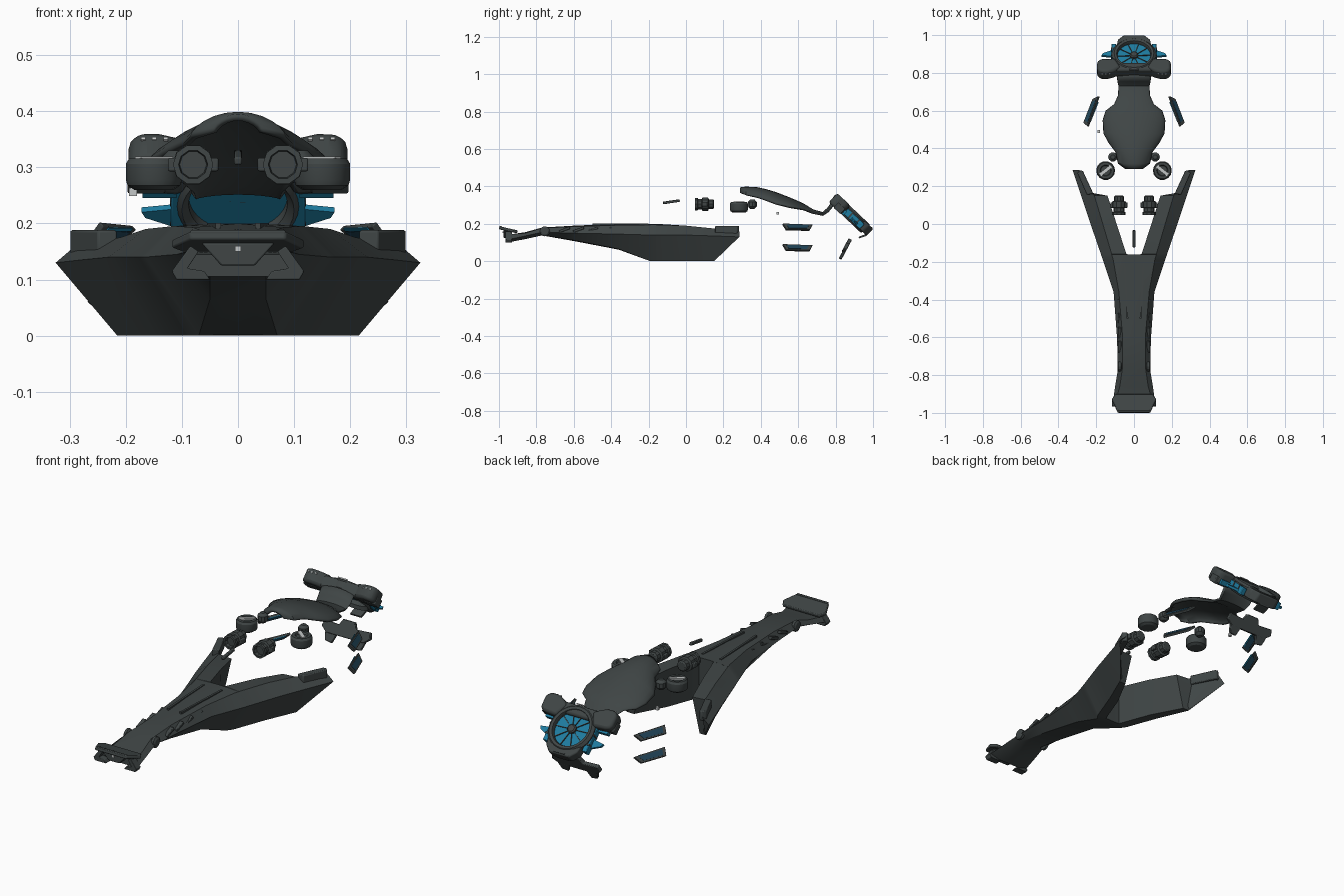
import bpy, bmesh, math
from mathutils import Matrix, Vector

if "Cube" in bpy.data.objects:
    bpy.data.objects.remove(bpy.data.objects["Cube"])


def mat(name, c):
    m = bpy.data.materials.new(name)
    m.diffuse_color = (*c, 1)
    m.use_nodes = True
    m.node_tree.nodes["Principled BSDF"].inputs["Base Color"].default_value = m.diffuse_color
    return m


DARK = mat("dark_grey", (0.05, 0.06, 0.06))
BLUE = mat("blue", (0.013, 0.20, 0.35))
NAVY = mat("deep_blue", (0.015, 0.06, 0.10))
LIGHT = mat("light_grey", (0.55, 0.57, 0.57))
I4 = Matrix.Identity(4)


def finish(name, bm, m, M=I4, bevel=0.0, smooth=True):
    bmesh.ops.transform(bm, matrix=M, verts=bm.verts)
    bmesh.ops.recalc_face_normals(bm, faces=bm.faces)
    me = bpy.data.meshes.new(name)
    bm.to_mesh(me)
    bm.free()
    me.materials.append(m)
    o = bpy.data.objects.new(name, me)
    bpy.context.collection.objects.link(o)
    if bevel:
        b = o.modifiers.new("bevel", 'BEVEL')
        b.width, b.segments = bevel, 2
    if smooth:
        bpy.context.view_layer.objects.active = o
        o.select_set(True)
        bpy.ops.object.shade_smooth_by_angle(angle=math.radians(28))
        o.select_set(False)
    return o


def box(name, lo, hi, m, M=I4, bevel=0.0):
    lo, hi = Vector(lo), Vector(hi)
    bm = bmesh.new()
    bmesh.ops.create_cube(bm, size=1)
    bmesh.ops.transform(bm, verts=bm.verts,
                        matrix=Matrix.Translation((lo + hi) / 2) @ Matrix.Diagonal((*(hi - lo), 1)))
    return finish(name, bm, m, M, bevel)


def prism(name, pts, z0, z1, m, M=I4, bevel=0.0):
    bm = bmesh.new()
    f = bm.faces.new([bm.verts.new((x, y, z0)) for x, y in pts])
    r = bmesh.ops.extrude_face_region(bm, geom=[f])
    bmesh.ops.translate(bm, vec=(0, 0, z1 - z0),
                        verts=[v for v in r["geom"] if isinstance(v, bmesh.types.BMVert)])
    return finish(name, bm, m, M, bevel)


def lathe(name, prof, m, M=I4, n=24, closed=False):
    # spin (radius, height) points about local z
    bm = bmesh.new()
    rings = [[bm.verts.new((r * math.cos(2 * math.pi * k / n), r * math.sin(2 * math.pi * k / n), z))
              for k in range(n)] for r, z in prof]
    pairs = list(zip(rings, rings[1:])) + ([(rings[-1], rings[0])] if closed else [])
    for a, b in pairs:
        for k in range(n):
            bm.faces.new((a[k], a[(k + 1) % n], b[(k + 1) % n], b[k]))
    if not closed:
        bm.faces.new(rings[0])
        bm.faces.new(rings[-1])
    return finish(name, bm, m, M)


# ---------- forked hull: y, then (x, z) of inner bottom, outer bottom, widest, outer top, inner top
HULL = [(-.93, 0, .105, .06, .105, .11, .12, .095, .145, 0, .145),
        (-.86, 0, .118, .06, .118, .10, .135, .075, .15, 0, .155),
        (-.77, 0, .138, .05, .138, .085, .155, .062, .178, 0, .18),
        (-.6, 0, .108, .05, .112, .09, .15, .06, .185, 0, .19),
        (-.36, 0, .062, .05, .065, .108, .145, .08, .193, 0, .20),
        (-.19, 0, .002, .07, 0, .165, .14, .11, .195, 0, .20),
        (-.161, 0, 0, .09, 0, .175, .14, .118, .195, 0, .20),
        (-.16, .04, 0, .09, 0, .175, .14, .118, .195, .04, .20),
        (0, .10, 0, .15, 0, .23, .14, .165, .19, .092, .19),
        (.15, .18, 0, .215, 0, .28, .135, .21, .175, .14, .17)]
TIP = [(.205, .155, .02), (.215, .155, .005), (.325, .285, .13), (.29, .285, .16), (.225, .165, .16)]
bm = bmesh.new()
for s in (-1, 1):
    rows = [[(r[1 + 2 * i], r[0], r[2 + 2 * i]) for i in range(5)] for r in HULL] + [TIP]
    vs = [[bm.verts.new((s * x, y, z)) for x, y, z in r] for r in rows]
    for a, b in zip(vs, vs[1:]):
        for i in range(5):
            q = (a[i], a[(i + 1) % 5], b[(i + 1) % 5], b[i])
            if any(abs(v.co.x) > 1e-6 for v in q):
                bm.faces.new(q)
    bm.faces.new(vs[0])
    bm.faces.new(vs[-1])
bmesh.ops.remove_doubles(bm, verts=bm.verts, dist=1e-5)
finish("forked_hull", bm, DARK)

# nose bumper
prism("nose_bar", [(-.085, -1), (.085, -1), (.118, -.93), (.10, -.90), (-.10, -.90), (-.118, -.93)],
      -.008, .008, DARK, Matrix.Translation((0, -.95, .168)) @ Matrix.Rotation(-.22, 4, 'X')
      @ Matrix.Translation((0, .95, 0)), .004)
box("nose_lip", (-.085, -.998, .172), (.085, -.985, .188), DARK, bevel=.003)
prism("nose_shield", [(-.065, .165), (.065, .165), (.03, .125), (-.03, .125)], .93, .975, DARK,
      Matrix.Rotation(math.pi / 2, 4, 'X'), .003)
box("nose_light", (-.005, -.98, .15), (.005, -.972, .16), LIGHT)

for s in (-1, 1):
    side = "right" if s > 0 else "left"
    S = Matrix.Diagonal((s, 1, 1, 1))
    prism("nose_leg_" + side, [(.085, .16), (.118, .115), (.11, .10), (.05, .10), (.06, .115), (.09, .12), (.07, .15)],
          .93, .965, DARK, S @ Matrix.Rotation(math.pi / 2, 4, 'X'), .002)
    # hull fittings
    lathe("hull_knuckle_" + side, [(.018, -.012), (.027, -.006), (.027, .006), (.018, .012)], DARK,
          S @ Matrix.Translation((.075, -.755, .16)) @ Matrix.Rotation(math.pi / 2, 4, 'Y'), 12)
    for k in range(4):
        box(f"hull_vent_{side}_{k}", (-.010, -.03, -.008), (.010, .03, .006), DARK,
            S @ Matrix.Translation((.076, -.65 + .075 * k, .17)) @ Matrix.Rotation(.35, 4, 'X'), .003)
    prism("hull_spine_" + side, [(.03, -.5), (.04, -.5), (.055, -.2), (.045, -.2)], .186, .201, DARK, S)
    prism("fork_tip_" + side, [(.215, .16), (.25, .155), (.30, .27), (.285, .285), (.27, .28)],
          .14, .188, DARK, S, .004)

    # forward pods, axis along y
    P = S @ Matrix.Translation((.08, .10, .305)) @ Matrix.Rotation(math.pi / 2, 4, 'X')
    lathe("front_pod_" + side, [(.02, -.05), (.027, -.045), (.027, -.022), (.037, -.018), (.037, .012),
                                (.029, .016), (.029, .035), (.036, .038), (.036, .052), (.026, .053),
                                (.024, .035)], DARK, P, 10)
    box("pod_lug_" + side, (-.045, -.012, -.015), (.045, .012, .015), DARK, P, .003)
    # upright pods with a light slash
    Q = S @ Matrix.Translation((.15, .283, .29))
    lathe("upright_pod_" + side, [(.035, -.03), (.047, -.022), (.05, -.012), (.05, .016), (.044, .026),
                                  (.03, .026), (.026, .018)], DARK, Q, 14)
    box("pod_slash_" + side, (-.009, -.036, .022), (.009, .036, .0295), LIGHT,
        Q @ Matrix.Rotation(.9, 4, 'Z'))
    lathe("pod_joint_" + side, [(.012, -.025), (.025, -.012), (.025, .012), (.012, .025)], DARK,
          S @ Matrix.Translation((.112, .355, .305)), 10)

    # floating side panels, upper and lower
    for lvl, z in (("upper", .182), ("lower", .072)):
        R = S @ Matrix.Translation((.225, .60, z)) @ Matrix.Rotation(.38, 4, 'Z') @ Matrix.Rotation(.85, 4, 'Y')
        prism(f"panel_{lvl}_{side}", [(-.022, -.085), (.02, -.075), (.022, .06), (-.014, .085)],
              -.006, .006, DARK, R, .002)
        prism(f"panel_inset_{lvl}_{side}", [(-.014, -.065), (.013, -.06), (.014, .045), (-.009, .062)],
              -.0075, .0075, NAVY, R)
        box(f"panel_strip_{lvl}_{side}", (-.019, -.06, -.0085), (-.012, .055, -.005), BLUE, R)

box("centre_blade", (-.007, -.045, -.007), (.007, .045, .007), DARK,
    Matrix.Translation((0, -.078, .318)) @ Matrix.Rotation(.15, 4, 'X'), .003)
box("marker", (-.194, .483, .249), (-.180, .497, .263), LIGHT)

# ---------- torso shell: y, half width, centre height, edge height
TORSO = [(.29, .045, .395, .365), (.32, .085, .399, .355), (.38, .098, .396, .342), (.43, .135, .385, .325),
         (.48, .162, .370, .308), (.55, .166, .343, .292), (.60, .150, .322, .284), (.635, .105, .305, .278),
         (.68, .085, .277, .262), (.73, .082, .263, .252), (.755, .088, .285, .27), (.78, .09, .32, .30)]
bm = bmesh.new()
rows = []
for y, w, zc, ze in TORSO:
    rows.append([bm.verts.new((w * math.sin(t * math.pi / 12), y,
                               ze + (zc - ze) * math.cos(t * math.pi / 12) ** 1.3 if abs(t) < 6 else ze))
                 for t in range(-6, 7)])
for a, b in zip(rows, rows[1:]):
    for i in range(12):
        bm.faces.new((a[i], a[i + 1], b[i + 1], b[i]))
o = finish("torso_shell", bm, DARK)
sol = o.modifiers.new("thickness", 'SOLIDIFY')
# thicken downwards whichever way the normals ended up
sol.thickness = .012
sol.offset = -1 if sum(p.normal.z for p in o.data.polygons) > 0 else 1

# ---------- tilted rear unit: local x across, y down the slope, z outwards
T = Matrix.Translation((0, .905, .27)) @ Matrix.Rotation(-math.radians(43.5), 4, 'X')
lathe("fan_ring", [(.088, -.012), (.092, -.002), (.105, 0), (.117, -.012), (.117, -.045), (.10, -.065), (.088, -.05)],
      DARK, T, 32, True)
lathe("fan_disc", [(.09, -.03), (.09, -.022)], BLUE, T, 32)
lathe("fan_hub", [(.022, -.03), (.022, -.012), (.016, -.006)], DARK, T, 16)
for k in range(10):
    prism(f"fan_blade_{k}", [(.02, -.001), (.09, .002), (.09, .006), (.02, .002)], -.023, -.017, DARK,
          T @ Matrix.Rotation(k * math.pi / 5, 4, 'Z'))
box("shoulder_bridge", (-.11, -.115, -.065), (.11, -.06, -.005), DARK, T, .012)
prism("ring_cap", [(-.09, .07), (-.06, .09), (.06, .09), (.09, .07), (.085, .105), (.055, .136), (-.055, .136),
                   (-.085, .105)], -.055, -.004, DARK, T, .006)
box("top_light", (-.025, -.118, -.004), (.025, -.114, .002), LIGHT, T)
for s in (-1, 1):
    side = "right" if s > 0 else "left"
    S = T @ Matrix.Diagonal((s, 1, 1, 1))
    prism("shoulder_" + side, [(.07, -.10), (.11, -.125), (.14, -.135), (.175, -.135), (.195, -.115),
                               (.195, -.055), (.175, -.04), (.10, -.035)], -.065, .002, DARK, S, .014)
    for k in range(3):
        box(f"shoulder_dot_{side}_{k}", (.125 + .02 * k, -.137, -.02), (.133 + .02 * k, -.131, -.014), LIGHT, S)
    box("shoulder_foot_" + side, (.13, -.095, -.068), (.197, -.045, -.03), DARK, S, .004)
    box("shoulder_glow_" + side, (.11, -.042, -.06), (.17, -.028, -.035), BLUE, S)
    box("side_glow_" + side, (.095, -.045, -.055), (.119, .085, -.018), BLUE, S, .003)
    for k in range(2):
        box(f"side_rib_{side}_{k}", (.1, -.005 + .05 * k, -.052), (.121, .003 + .05 * k, -.015), DARK, S)
    prism("side_fin_" + side, [(.10, .01), (.172, .02), (.165, .035), (.10, .065)], -.05, -.038, BLUE, S)

# ---------- rear link and lower tail plate
prism("tail_link", [(.985, .185), (.998, .18), (.965, .135), (.925, .122), (.922, .13), (.955, .143)],
      -.03, .03, DARK, Matrix(((0, 0, 1, 0), (1, 0, 0, 0), (0, 1, 0, 0), (0, 0, 0, 1))))
L = Matrix.Translation((0, .85, .065)) @ Matrix.Rotation(math.radians(62), 4, 'X') @ Matrix.Diagonal((.78, 1, 1, 1))
prism("tail_plate", [(-.16, .035), (-.17, .005), (-.13, -.02), (.13, -.02), (.17, .005), (.16, .035),
                     (.06, .03), (.04, .06), (-.04, .06), (-.06, .03)], -.01, .01, DARK, L, .003)
for s in (-1, 1):
    prism("tail_tooth_" + ("right" if s > 0 else "left"),
          [(.06, -.015), (.14, -.015), (.125, -.055), (.08, -.06)], -.01, .006, DARK,
          L @ Matrix.Diagonal((s, 1, 1, 1)), .003)
